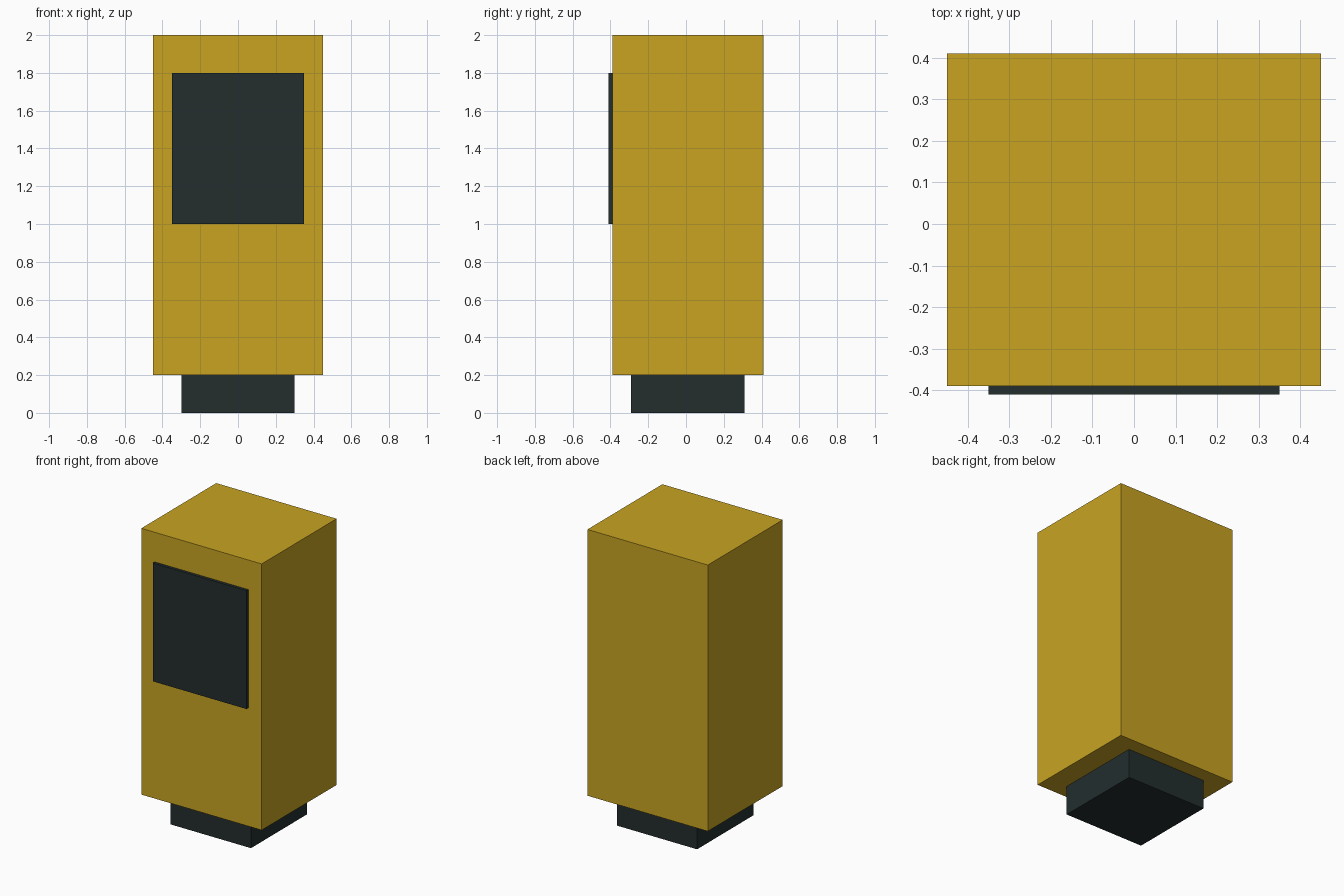
import bpy

if "Cube" in bpy.data.objects:
    bpy.data.objects.remove(bpy.data.objects["Cube"])


def make_material(name, color):
    mat = bpy.data.materials.new(name)
    mat.diffuse_color = (*color, 1.0)
    mat.use_nodes = True
    mat.node_tree.nodes["Principled BSDF"].inputs["Base Color"].default_value = mat.diffuse_color
    return mat


def make_box(name, low, high, mat):
    center = [(a + b) / 2 for a, b in zip(low, high)]
    bpy.ops.mesh.primitive_cube_add(size=1, location=center)
    obj = bpy.context.object
    obj.name = name
    obj.scale = [b - a for a, b in zip(low, high)]
    bpy.ops.object.transform_apply(location=False, rotation=False, scale=True)
    obj.data.materials.append(mat)
    return obj


yellow = make_material("mustard yellow", (0.58, 0.37, 0.016))
dark = make_material("dark slate", (0.017, 0.027, 0.027))

# Narrow plinth under the cabinet
make_box("base", (-0.30, -0.29, 0.0), (0.30, 0.31, 0.20), dark)

# Tall cabinet
make_box("cabinet", (-0.45, -0.39, 0.20), (0.45, 0.41, 2.0), yellow)

# Screen panel, half sunk into the cabinet front
make_box("screen", (-0.35, -0.41, 1.0), (0.35, -0.37, 1.8), dark)
